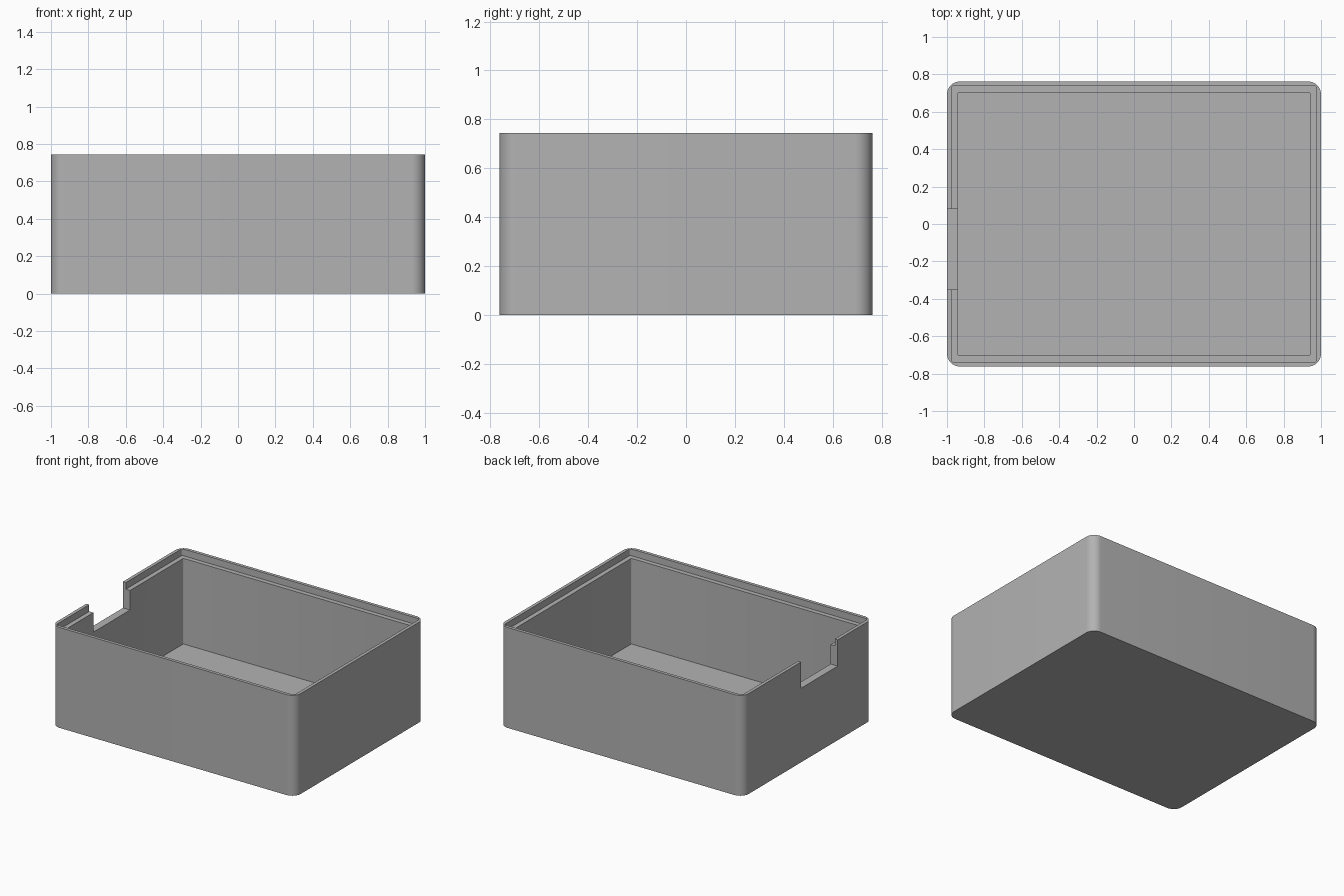
import bpy
import bmesh
from math import sin, cos, pi, radians

if "Cube" in bpy.data.objects:
    bpy.data.objects.remove(bpy.data.objects["Cube"], do_unlink=True)

HALF_X, HALF_Y, HEIGHT = 1.0, 0.762, 0.745
WALL, LIP, FLOOR = 0.058, 0.024, 0.06
LEDGE_Z = HEIGHT - 0.05

grey = bpy.data.materials.new("plain grey")
grey.use_nodes = True
colour = (0.45, 0.45, 0.45, 1)
grey.diffuse_color = colour
grey.node_tree.nodes["Principled BSDF"].inputs["Base Color"].default_value = colour


def rounded_block(name, x0, x1, y0, y1, z0, z1, radius=0, steps=12):
    """Upright block whose vertical corners are rounded."""
    bm = bmesh.new()
    corners = [(x1, y1), (x0, y1), (x0, y0), (x1, y0)]
    signs = [(1, 1), (-1, 1), (-1, -1), (1, -1)]
    outline = []
    for i, ((x, y), (sx, sy)) in enumerate(zip(corners, signs)):
        if not radius:
            outline.append((x, y))
            continue
        for k in range(steps + 1):
            a = (i + k / steps) * pi / 2
            outline.append((x - sx * radius + radius * cos(a),
                            y - sy * radius + radius * sin(a)))
    base = bm.faces.new([bm.verts.new((x, y, z0)) for x, y in outline])
    top = bmesh.ops.extrude_face_region(bm, geom=[base])["geom"]
    bmesh.ops.translate(bm, vec=(0, 0, z1 - z0),
                        verts=[v for v in top if isinstance(v, bmesh.types.BMVert)])
    bmesh.ops.recalc_face_normals(bm, faces=bm.faces)
    mesh = bpy.data.meshes.new(name)
    bm.to_mesh(mesh)
    bm.free()
    mesh.materials.append(grey)
    obj = bpy.data.objects.new(name, mesh)
    bpy.context.collection.objects.link(obj)
    return obj


def inset_block(name, inset, z0, z1, radius, steps=12):
    x, y = HALF_X - inset, HALF_Y - inset
    return rounded_block(name, -x, x, -y, y, z0, z1, radius, steps)


def carve(body, cutter):
    """Subtract the cutter, then discard it."""
    cutter.hide_render = True
    mod = body.modifiers.new("carve", "BOOLEAN")
    mod.operation = "DIFFERENCE"
    mod.solver = "EXACT"
    mod.object = cutter
    bpy.context.view_layer.objects.active = body
    bpy.ops.object.modifier_apply(modifier=mod.name)
    bpy.data.objects.remove(cutter, do_unlink=True)


# Outer shell
box = inset_block("open_box", 0, 0, HEIGHT, 0.07)

# Main cavity, lid rebate and side notch
carve(box, inset_block("cavity_cutter", WALL, FLOOR, HEIGHT + 0.2, 0.008, 3))
carve(box, inset_block("rebate_cutter", LIP, LEDGE_Z, HEIGHT + 0.3, 0.01, 3))
carve(box, rounded_block("notch_cutter", -1.1, -0.9, -0.35, 0.08, 0.55, HEIGHT + 0.4))

# Smooth corners with crisp edges
bpy.ops.object.select_all(action="DESELECT")
box.select_set(True)
bpy.context.view_layer.objects.active = box
bpy.ops.object.shade_smooth_by_angle(angle=radians(35))
